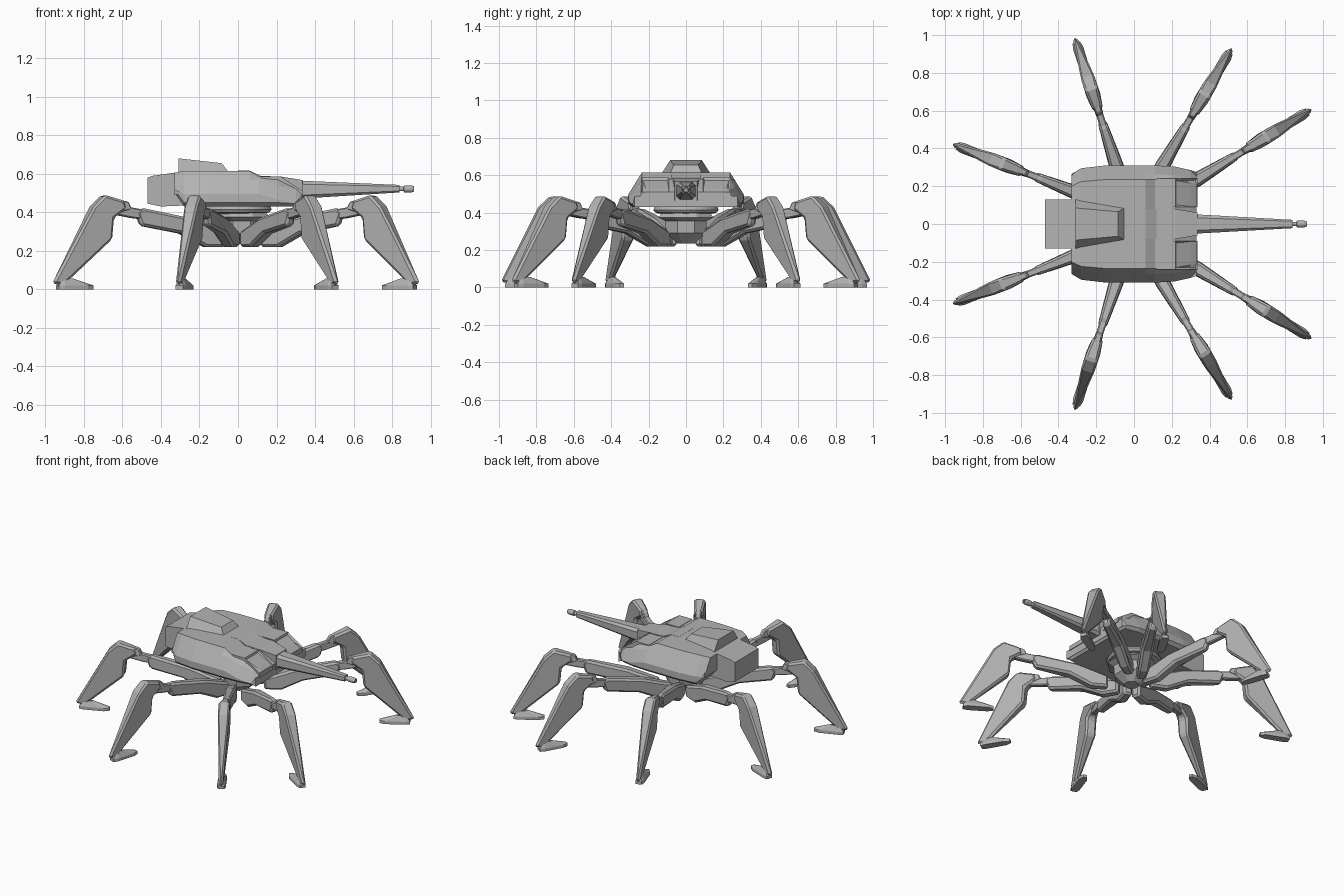
import bpy, bmesh
from math import radians, cos, sin, pi

cube = bpy.data.objects.get("Cube")
if cube:
    bpy.data.objects.remove(cube, do_unlink=True)

grey = bpy.data.materials.new("plain grey")
grey.use_nodes = True
COLOUR = (0.45, 0.45, 0.45, 1)
grey.diffuse_color = COLOUR
bsdf = next(n for n in grey.node_tree.nodes if n.type == 'BSDF_PRINCIPLED')
bsdf.inputs["Base Color"].default_value = COLOUR


def loft(name, rings, bevel=0, loc=(0, 0, 0), angle=0, inset=None):
    """Skin equal-sized rings, cap the ends; inset sinks faces matching a rule."""
    bm = bmesh.new()
    vs = [[bm.verts.new(p) for p in ring] for ring in rings]
    n = len(rings[0])
    for a, b in zip(vs, vs[1:]):
        for i in range(n):
            bm.faces.new((a[i], a[(i + 1) % n], b[(i + 1) % n], b[i]))
    bm.faces.new(vs[0])
    bm.faces.new(vs[-1])
    bmesh.ops.recalc_face_normals(bm, faces=bm.faces)
    if inset:
        bm.normal_update()
        chosen = [f for f in bm.faces if inset(f.normal)]
        bmesh.ops.inset_region(bm, faces=chosen, thickness=0.018, depth=-0.012)
    mesh = bpy.data.meshes.new(name)
    bm.to_mesh(mesh)
    bm.free()
    mesh.materials.append(grey)
    ob = bpy.data.objects.new(name, mesh)
    ob.location = loc
    ob.rotation_euler.z = angle
    bpy.context.collection.objects.link(ob)
    if bevel:
        mod = ob.modifiers.new("chamfer", 'BEVEL')
        mod.width = bevel
        mod.segments = 1
    return ob


def prism(name, profile, **kw):
    """Side profile of (x, z, half width) points."""
    return loft(name, [[(x, s * h, z) for x, z, h in profile] for s in (-1, 1)], **kw)


def lathe(name, profile, sides, loc=(0, 0, 0), along_x=False):
    rings = []
    for r, t in profile:
        ring = []
        for i in range(sides):
            a = 2 * pi * (i + 0.5) / sides
            u, v = r * cos(a), r * sin(a)
            ring.append((t, u, v) if along_x else (u, v, t))
        rings.append(ring)
    return loft(name, rings, loc=loc)


# Hull: cross-sections (x, half width, bottom, shoulder, top)
def hull_ring(x, w, zb, zs, zt):
    half = [(w * 0.93, zb), (w, zb + 0.02), (w, zs - 0.075),
            (w * 0.85, zs), (w * 0.76, zt)]
    return [(x, y, z) for y, z in half] + [(x, -y, z) for y, z in reversed(half)]


loft("hull", [hull_ring(*s) for s in (
    (-0.33, 0.265, 0.50, 0.565, 0.605),
    (-0.28, 0.295, 0.43, 0.57, 0.615),
    (-0.15, 0.31, 0.43, 0.57, 0.615),
    (0.06, 0.31, 0.43, 0.57, 0.615),
    (0.11, 0.31, 0.43, 0.57, 0.585),
    (0.21, 0.305, 0.43, 0.54, 0.58),
    (0.30, 0.285, 0.43, 0.52, 0.53),
    (0.33, 0.275, 0.47, 0.505, 0.51))])

# Front pods with sunken sloping panels
for side, y in (("left", 0.165), ("right", -0.165)):
    prism("front_pod_" + side,
          [(0.12, 0.587, 0.075), (0.22, 0.587, 0.075), (0.335, 0.51, 0.075),
           (0.335, 0.48, 0.075), (0.12, 0.48, 0.075)],
          loc=(0, y, 0), inset=lambda n: n.x > 0.3 and n.z > 0.3)

# Centre spine, rear box and raised roof
prism("centre_spine", [(0.0, 0.616, 0.08), (0.06, 0.616, 0.08), (0.12, 0.588, 0.08),
                       (0.22, 0.586, 0.08), (0.335, 0.567, 0.06),
                       (0.335, 0.465, 0.06), (0.0, 0.465, 0.08)])
prism("rear_box", [(-0.47, 0.58, 0.13), (-0.44, 0.59, 0.13), (-0.30, 0.61, 0.13),
                   (-0.28, 0.435, 0.13), (-0.40, 0.43, 0.13), (-0.47, 0.445, 0.13)])
loft("raised_roof", [
    [(-0.31, -0.13, 0.61), (-0.31, 0.13, 0.61), (-0.05, 0.085, 0.61), (-0.05, -0.085, 0.61)],
    [(-0.31, -0.085, 0.68), (-0.31, 0.085, 0.68), (-0.085, 0.065, 0.655), (-0.085, -0.065, 0.655)]])


# Gun: tapering barrel housing and muzzle
def gun_ring(x, w, z0, z1):
    c = w * 0.35
    return [(x, -w, z0 + c), (x, -w, z1 - c), (x, -w + c, z1), (x, w - c, z1),
            (x, w, z1 - c), (x, w, z0 + c), (x, w - c, z0), (x, -w + c, z0)]


loft("gun_barrel", [gun_ring(0.30, 0.055, 0.46, 0.567),
                    gun_ring(0.345, 0.05, 0.472, 0.563),
                    gun_ring(0.84, 0.022, 0.503, 0.542)])
lathe("muzzle", [(0.012, 0.83), (0.012, 0.86), (0.019, 0.863), (0.019, 0.90),
                 (0.014, 0.915), (0.008, 0.915), (0.008, 0.88)], 12,
      loc=(0, 0, 0.521), along_x=True)

# Turret ring and hub under the hull
ring = lathe("turret_ring", [(0.12, 0.39), (0.165, 0.40), (0.175, 0.415), (0.165, 0.44)], 32)
lathe("hub", [(0.05, 0.235), (0.115, 0.29), (0.12, 0.355), (0.16, 0.375), (0.13, 0.405)], 8,
      loc=(0.02, 0, 0))

# Legs: profiles have the foot tip at x = 0 and run inward along -x
SHIN = [(0, 0.03, 0.012), (-0.06, 0.02, 0.014), (-0.325, 0.26, 0.036),
        (-0.335, 0.37, 0.036), (-0.41, 0.42, 0.026), (-0.395, 0.46, 0.028),
        (-0.285, 0.49, 0.036), (-0.22, 0.43, 0.04)]
KNEE = [(-0.36, 0.385, 0.018), (-0.36, 0.43, 0.018), (-0.44, 0.425, 0.018),
        (-0.53, 0.41, 0.02), (-0.53, 0.36, 0.02), (-0.44, 0.37, 0.018)]
THIGH = [(-0.465, 0.40, 0.02), (-0.50, 0.422, 0.026), (-0.76, 0.37, 0.036),
         (-0.90, 0.32, 0.034), (-0.96, 0.30, 0.03), (-0.96, 0.22, 0.03),
         (-0.85, 0.22, 0.034), (-0.71, 0.29, 0.036), (-0.49, 0.33, 0.026)]
FOOT = [(-0.03, 0.02), (-0.06, 0.028), (-0.19, 0.026), (-0.225, 0.012)]
LEGS = [("front", 0.945, 0.61, 31.5), ("mid_front", 0.52, 0.935, 59.5),
        ("mid_rear", -0.315, 0.99, 108), ("rear", -0.965, 0.425, 158.5)]

for label, x, y, deg in LEGS:
    for side, s in (("left", 1), ("right", -1)):
        place = dict(loc=(x, s * y, 0), angle=s * radians(deg))
        tag = "_%s_%s" % (label, side)
        prism("shin" + tag, SHIN, bevel=0.014, **place)
        prism("knee_joint" + tag, KNEE, bevel=0.006, **place)
        prism("thigh" + tag, THIGH, bevel=0.013, **place)
        outline = [(a, w) for a, w in FOOT] + [(a, -w) for a, w in reversed(FOOT)]
        loft("foot" + tag, [
            [(a, w, 0) for a, w in outline],
            [(a, w, 0.02) for a, w in outline],
            [(-0.08 + (a + 0.1) * 0.3, w * 0.4, 0.055) for a, w in outline]], **place)
        # Knee cap ridge on top of the joint
        prism("knee_cap" + tag, [(-0.37, 0.465, 0.02), (-0.42, 0.455, 0.016),
                                 (-0.44, 0.415, 0.02), (-0.37, 0.40, 0.024)],
              bevel=0.005, **place)
